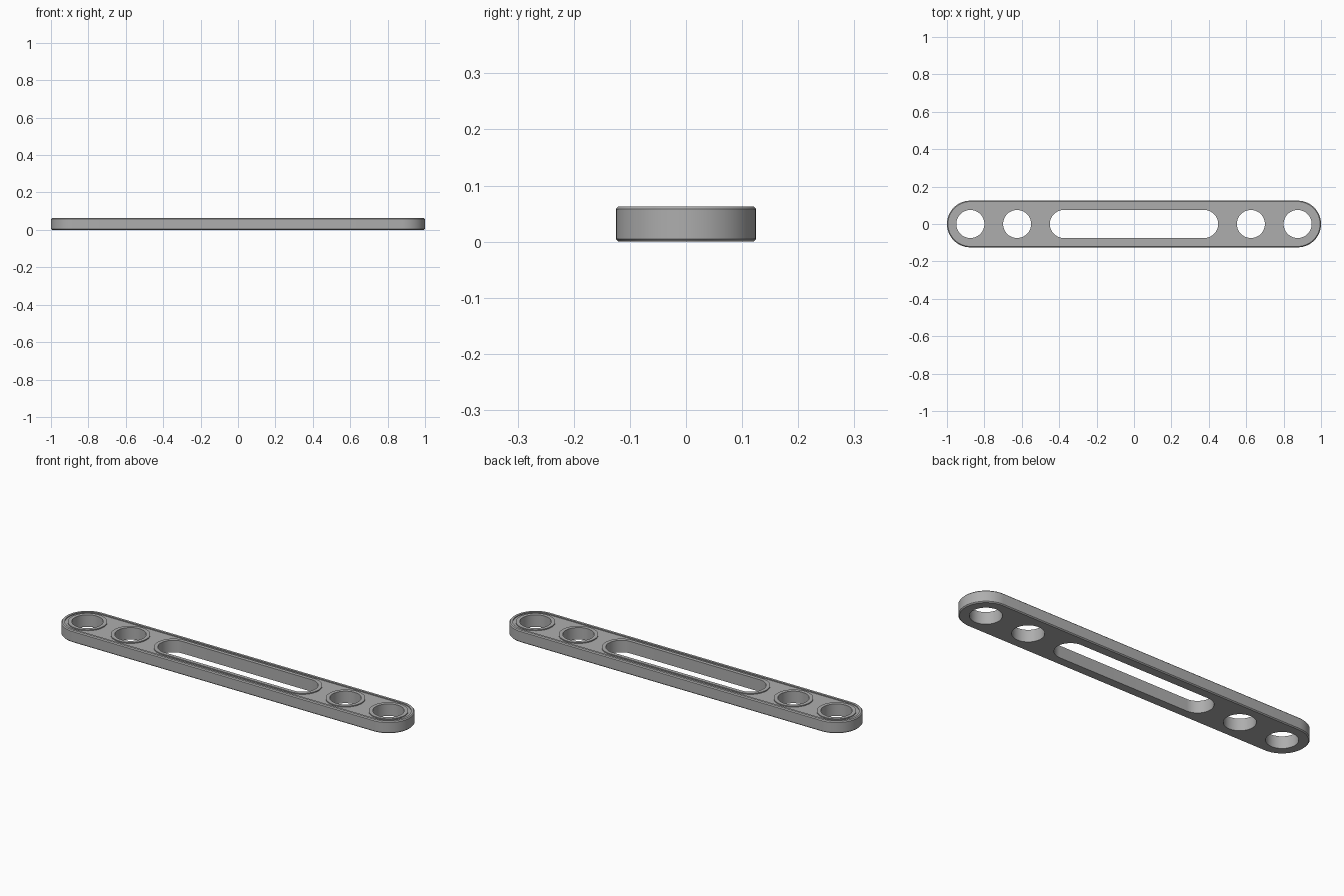
import bpy, bmesh, math

if "Cube" in bpy.data.objects:
    bpy.data.objects.remove(bpy.data.objects["Cube"])

H = 0.063          # overall thickness
C = 0.005          # outer chamfer
PANEL = 0.058      # level of the sunken top panel
SEG = 24           # segments per half circle

mat = bpy.data.materials.new("light grey plastic")
mat.diffuse_color = (0.42, 0.42, 0.42, 1)
mat.use_nodes = True
mat.node_tree.nodes["Principled BSDF"].inputs["Base Color"].default_value = mat.diffuse_color

bm = bmesh.new()


def ring(cx, half, r, z):
    """Stadium (or circle when half is 0) loop of vertices."""
    pts = []
    for side in (0, 1):
        c = cx + (half if side == 0 else -half)
        n = SEG + 1 if half else SEG
        for i in range(n):
            a = -math.pi / 2 + math.pi * side + math.pi * i / SEG
            pts.append(bm.verts.new((c + r * math.cos(a), r * math.sin(a), z)))
    return pts


def loft(cx, half, profile):
    """Skin a (radius, z) profile round a stadium; return first and last loops."""
    loops = [ring(cx, half, r, z) for r, z in profile]
    for a, b in zip(loops, loops[1:]):
        n = len(a)
        for i in range(n):
            j = (i + 1) % n
            bm.faces.new((a[i], a[j], b[j], b[i]))
    return loops[0], loops[-1]


def loop_edges(loop):
    return [bm.edges.get((loop[i], loop[(i + 1) % len(loop)])) for i in range(len(loop))]


# chamfered outer wall with a narrow raised border
bottom, top = loft(0, 0.875, [(0.125 - C, 0), (0.125, C), (0.125, H - C),
                              (0.125 - C, H), (0.108, H), (0.108, PANEL)])
bottom_edges, top_edges = loop_edges(bottom), loop_edges(top)

# round holes and central slot, each with a raised collar on top
for cx, half in ((-0.875, 0), (-0.625, 0), (0, 0.375), (0.625, 0), (0.875, 0)):
    lo, hi = loft(cx, half, [(0.075, 0), (0.075, H), (0.094, H), (0.094, PANEL)])
    bottom_edges += loop_edges(lo)
    top_edges += loop_edges(hi)

# flat underside and sunken top panel
bmesh.ops.triangle_fill(bm, edges=bottom_edges, use_beauty=True, normal=(0, 0, -1))
bmesh.ops.triangle_fill(bm, edges=top_edges, use_beauty=True, normal=(0, 0, 1))
bmesh.ops.recalc_face_normals(bm, faces=bm.faces)

mesh = bpy.data.meshes.new("slotted_link_bar")
bm.to_mesh(mesh)
bm.free()
mesh.materials.append(mat)
bar = bpy.data.objects.new("slotted_link_bar", mesh)
bpy.context.collection.objects.link(bar)
bpy.context.view_layer.objects.active = bar
bar.select_set(True)
bpy.ops.object.shade_smooth_by_angle(angle=math.radians(30))
